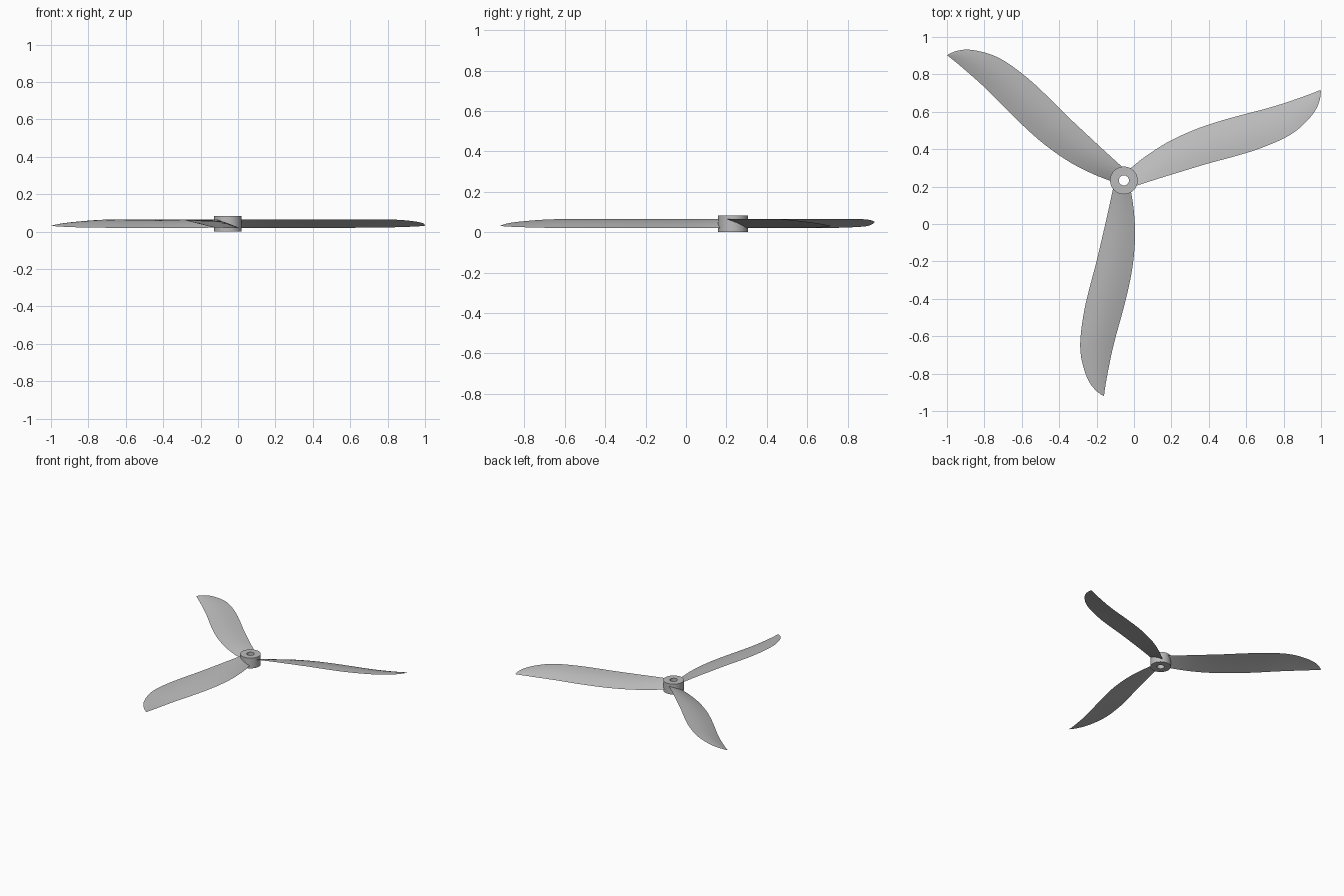
import bpy, bmesh, math
from mathutils import Vector, Matrix

cube = bpy.data.objects.get("Cube")
if cube:
    bpy.data.objects.remove(cube, do_unlink=True)

CENTRE = Vector((-0.054, 0.233, 0))

grey = bpy.data.materials.new("light grey")
grey.use_nodes = True
colour = (0.5, 0.5, 0.5, 1)
grey.diffuse_color = colour
grey.node_tree.nodes["Principled BSDF"].inputs["Base Color"].default_value = colour


def finish(name, bm, angle):
    """Turn a bmesh into a smooth-shaded object with sharp edges kept."""
    bmesh.ops.recalc_face_normals(bm, faces=bm.faces)
    mesh = bpy.data.meshes.new(name)
    bm.to_mesh(mesh)
    bm.free()
    mesh.materials.append(grey)
    obj = bpy.data.objects.new(name, mesh)
    bpy.context.collection.objects.link(obj)
    bpy.ops.object.select_all(action="DESELECT")
    obj.select_set(True)
    bpy.context.view_layer.objects.active = obj
    bpy.ops.object.shade_smooth_by_angle(angle=math.radians(angle))
    return obj


def bridge(bm, rings):
    """Join neighbouring closed rings with quads."""
    for a, b in zip(rings, rings[1:]):
        n = len(a)
        for i in range(n):
            j = (i + 1) % n
            bm.faces.new((a[i], a[j], b[j], b[i]))


# Hub: a short tube with a shaft hole
bm = bmesh.new()
SIDES = 48
rings = []
for radius, z in ((0.027, 0), (0.074, 0), (0.074, 0.082), (0.027, 0.082)):
    rings.append([bm.verts.new(CENTRE + Vector((radius * math.cos(math.tau * i / SIDES),
                                                radius * math.sin(math.tau * i / SIDES), z)))
                  for i in range(SIDES)])
bridge(bm, rings + rings[:1])
finish("hub", bm, 30)

# Blade stations: distance out, low edge, high edge, low height, high height
STATIONS = [
    (0.043, 0.035, -0.058, 0.021, 0.064),
    (0.160, 0.053, -0.083, 0.020, 0.065),
    (0.300, 0.060, -0.115, 0.020, 0.065),
    (0.440, 0.049, -0.148, 0.020, 0.065),
    (0.560, 0.028, -0.180, 0.020, 0.065),
    (0.695, -0.005, -0.212, 0.020, 0.065),
    (0.840, -0.045, -0.232, 0.021, 0.065),
    (0.936, -0.068, -0.230, 0.022, 0.062),
    (1.016, -0.084, -0.211, 0.024, 0.056),
    (1.075, -0.095, -0.187, 0.026, 0.050),
    (1.118, -0.102, -0.155, 0.028, 0.043),
    (1.142, -0.105, -0.126, 0.030, 0.036),
    (1.152, -0.107, -0.109, 0.031, 0.032),
]


def smooth_rows(rows, steps):
    """Catmull-Rom interpolation through the stations."""
    out = []
    for i in range(len(rows) - 1):
        quad = (rows[max(i - 1, 0)], rows[i], rows[i + 1], rows[min(i + 2, len(rows) - 1)])
        for s in range(steps):
            t = s / steps
            out.append([0.5 * (2 * b + (c - a) * t + (2 * a - 5 * b + 4 * c - d) * t * t
                               + (3 * b - a - 3 * c + d) * t ** 3)
                        for a, b, c, d in zip(*quad)])
    return out + [list(rows[-1])]


def blade_section(row, steps=12):
    """Thin cambered aerofoil loop across the blade."""
    u, low, high, z_low, z_high = row
    chord = low - high
    thick, camber = 0.045 * chord, 0.03 * chord
    loop = []
    for side, order in ((1, range(steps)), (-1, range(steps, 0, -1))):
        for k in order:
            t = (1 - math.cos(math.pi * k / steps)) / 2
            bulge = camber * math.sin(math.pi * t) + side * thick / 2 * math.sin(math.pi * t)
            loop.append(Vector((u, low - chord * t, z_low + (z_high - z_low) * t + bulge)))
    return loop


# Three identical blades around the hub
rows = smooth_rows(STATIONS, 4)
for name, angle in (("front_blade", -90), ("left_blade", 30), ("right_blade", 150)):
    place = Matrix.Translation(CENTRE) @ Matrix.Rotation(math.radians(angle), 4, "Z")
    bm = bmesh.new()
    rings = [[bm.verts.new(place @ p) for p in blade_section(row)] for row in rows]
    bridge(bm, rings)
    bm.faces.new(rings[0])
    bm.faces.new(rings[-1])
    finish(name, bm, 40)
